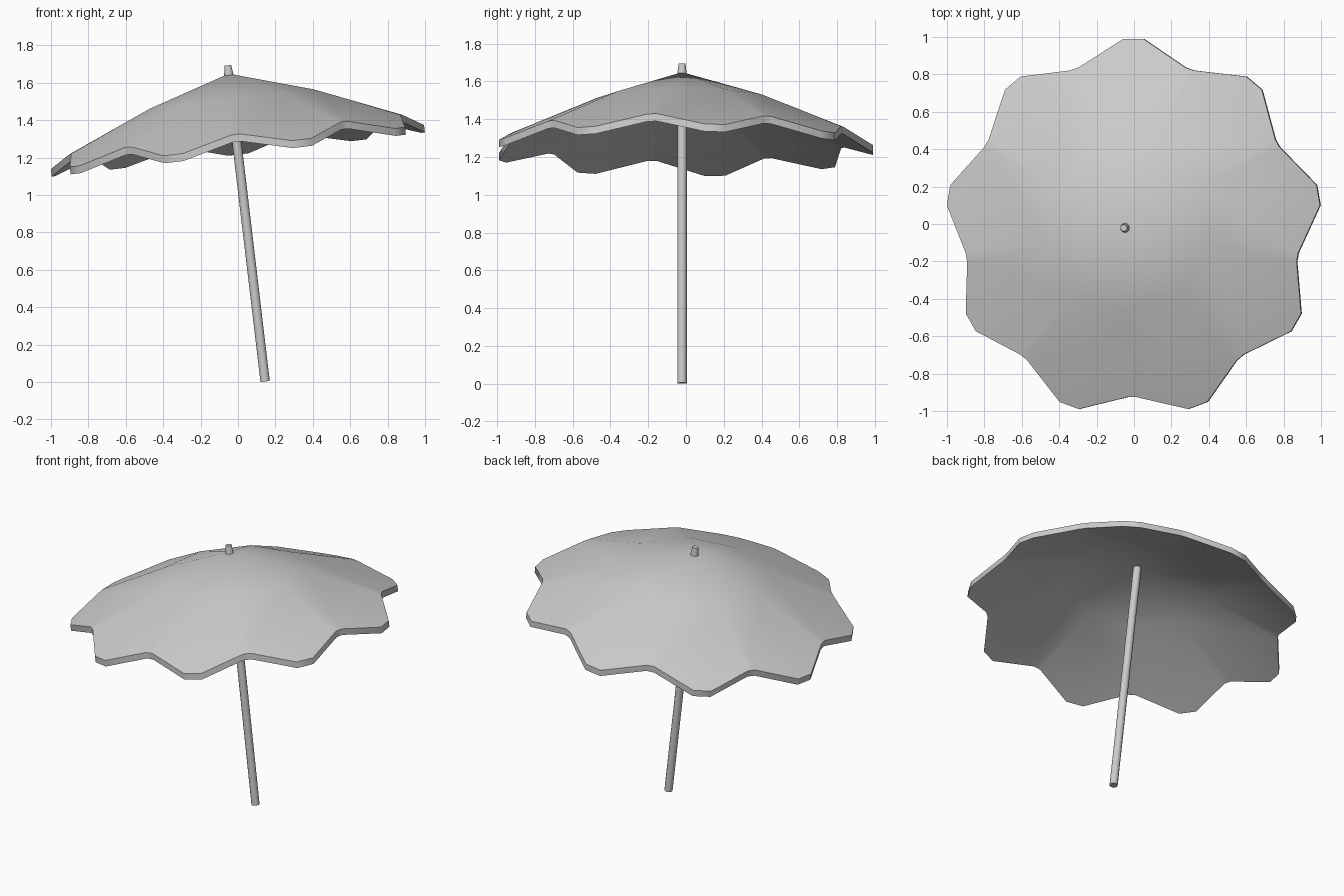
import bpy, bmesh
from math import sin, cos, radians, atan2
from mathutils import Matrix

if "Cube" in bpy.data.objects:
    bpy.data.objects.remove(bpy.data.objects["Cube"])

TILT = atan2(0.2, 1.69)
PLACE = Matrix.Translation((0.145, -0.021, 0.003)) @ Matrix.Rotation(-TILT, 4, 'Y')


def finish(name, bm):
    bmesh.ops.recalc_face_normals(bm, faces=bm.faces[:])
    mesh = bpy.data.meshes.new(name)
    bm.to_mesh(mesh)
    bm.free()
    ob = bpy.data.objects.new(name, mesh)
    bpy.context.collection.objects.link(ob)
    ob.matrix_world = PLACE
    bpy.ops.object.select_all(action='DESELECT')
    ob.select_set(True)
    bpy.context.view_layer.objects.active = ob
    bpy.ops.object.shade_smooth_by_angle(angle=radians(35))


def rod(name, r1, r2, z1, z2):
    bm = bmesh.new()
    bmesh.ops.create_cone(bm, cap_ends=True, segments=12, radius1=r1, radius2=r2,
                          depth=z2 - z1, matrix=Matrix.Translation((0, 0, (z1 + z2) / 2)))
    finish(name, bm)


# Canopy: nine panels with scalloped hems
N, STEP = 9, 40
bm = bmesh.new()


def point(r, deg, h):
    a = radians(deg)
    return bm.verts.new((r * cos(a), r * sin(a), h))


apex = point(0, 0, 1.657)
mid, left, right, tips = [], [], [], []
for i in range(N):
    a = 70 + i * STEP
    mid.append(point(0.45, a, 1.52))
    left.append(point(0.905, a - 1.5, 1.33))
    right.append(point(0.905, a + 1.5, 1.33))
    tips.append((point(1.012, a + 16.9, 1.262), point(1.012, a + 23.1, 1.262)))
for i in range(N):
    j = (i + 1) % N
    bm.faces.new((apex, mid[i], mid[j]))
    bm.faces.new((mid[i], left[i], right[i]))
    bm.faces.new((mid[i], right[i], tips[i][0], tips[i][1], left[j], mid[j]))

# Thickness straight down the pole axis
top_faces = bm.faces[:]
ext = bmesh.ops.extrude_face_region(bm, geom=top_faces, use_keep_orig=True)
low = [g for g in ext['geom'] if isinstance(g, bmesh.types.BMVert)]
bmesh.ops.translate(bm, verts=low, vec=(0, 0, -0.04))
finish("canopy", bm)

# Pole and the tapered cap above the canopy
rod("pole", 0.025, 0.025, 0.0, 1.64)
rod("top_cap", 0.027, 0.018, 1.635, 1.702)
